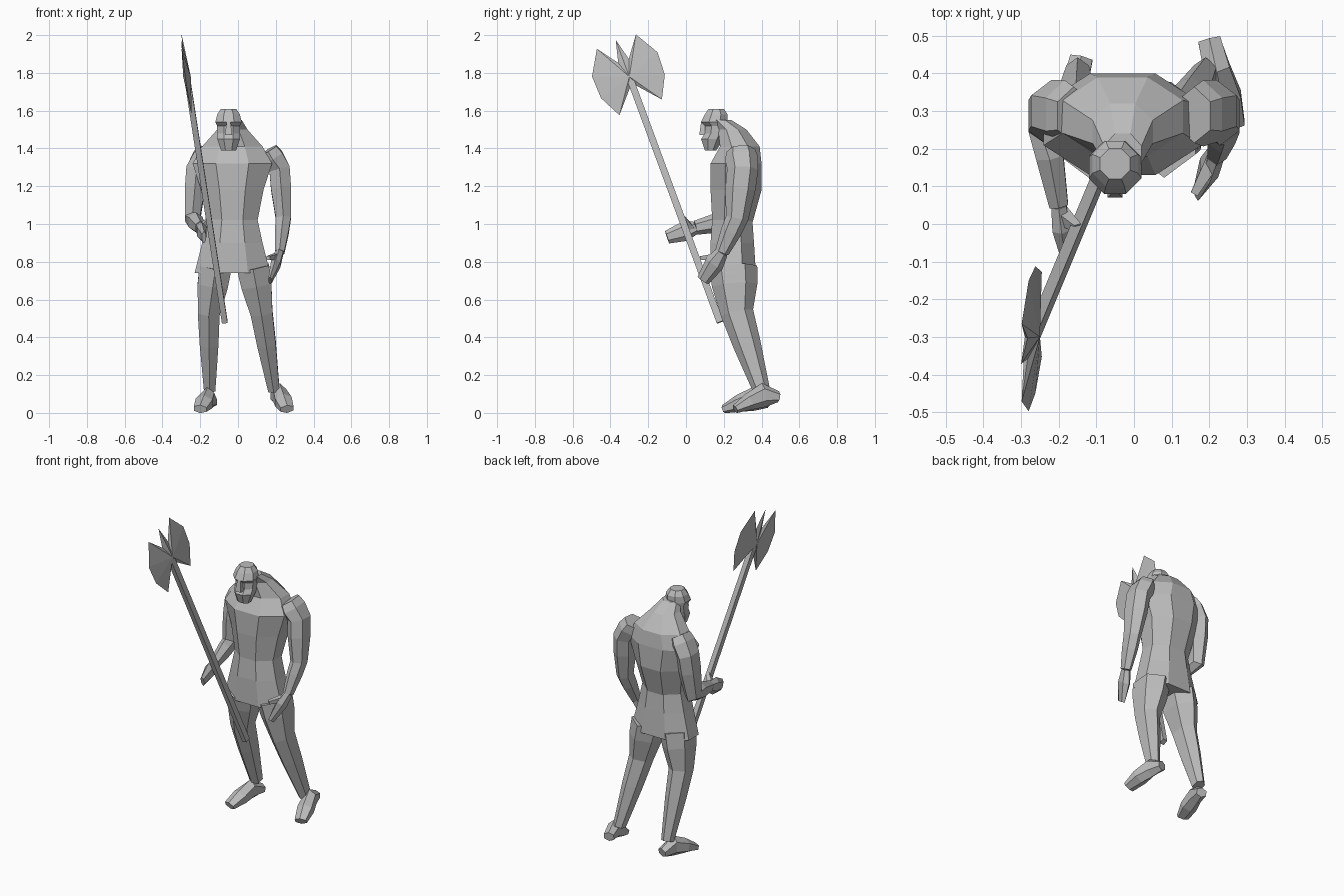
import bpy, bmesh, math
from mathutils import Vector

cube = bpy.data.objects.get("Cube")
if cube:
    bpy.data.objects.remove(cube)

grey = bpy.data.materials.new("plain grey")
grey.use_nodes = True
grey.diffuse_color = (.5, .5, .5, 1)
grey.node_tree.nodes["Principled BSDF"].inputs["Base Color"].default_value = grey.diffuse_color

X_AXIS, Y_AXIS = Vector((1, 0, 0)), Vector((0, 1, 0))


def finish(name, bm):
    bmesh.ops.recalc_face_normals(bm, faces=bm.faces)
    mesh = bpy.data.meshes.new(name)
    bm.to_mesh(mesh)
    bm.free()
    mesh.materials.append(grey)
    part = bpy.data.objects.new(name, mesh)
    bpy.context.collection.objects.link(part)


def ring(centre, width_axis, depth_axis, sides):
    """Flat-sided polygon whose flats touch the two half-axes."""
    grow = 1 / math.cos(math.pi / sides)
    angles = [math.tau * (k + .5) / sides for k in range(sides)]
    return [centre + grow * (width_axis * math.cos(a) + depth_axis * math.sin(a)) for a in angles]


def skin(name, rings):
    """Join successive rings with quads and cap both ends."""
    bm = bmesh.new()
    loops = [[bm.verts.new(point) for point in points] for points in rings]
    for low, high in zip(loops, loops[1:]):
        for k in range(len(low)):
            bm.faces.new((low[k - 1], low[k], high[k], high[k - 1]))
    bm.faces.new(loops[0])
    bm.faces.new(loops[-1])
    finish(name, bm)


def stack(name, x, levels, sides=8):
    """Level rings, each given as height, half width, front and back."""
    rings = []
    for z, half_width, front, back in levels:
        centre = Vector((x, (front + back) / 2, z))
        rings.append(ring(centre, X_AXIS * half_width, Y_AXIS * (back - front) / 2, sides))
    skin(name, rings)


def tube(name, centres, widths, depths, sides=6):
    """Rings turned square to the path through the centres."""
    rings = []
    for i, centre in enumerate(centres):
        before = centres[max(i - 1, 0)]
        after = centres[min(i + 1, len(centres) - 1)]
        along = (after - before).normalized()
        across = (X_AXIS - along * along.x).normalized()
        rings.append(ring(centre, across * widths[i], along.cross(across) * depths[i], sides))
    skin(name, rings)


def limb(name, joints, radii, depth=1.3):
    """Tube through the joints, with a muscle swelling halfway along each bone."""
    centres, widths = [joints[0]], [radii[0]]
    for i in range(1, len(joints)):
        centres += [joints[i - 1].lerp(joints[i], .4), joints[i]]
        widths += [(radii[i - 1] + radii[i]) * .56, radii[i]]
    tube(name, centres, widths, [w * depth for w in widths])


# Body and head
stack("torso", -.03, [
    (1, .13, .14, .35), (1.18, .165, .13, .4), (1.32, .21, .13, .4),
    (1.41, .16, .18, .39), (1.5, .08, .17, .32), (1.55, .05, .13, .24)])
stack("skirt", -.03, [(.74, .2, .13, .37), (.9, .16, .13, .36), (1.04, .13, .14, .35)])
stack("head", -.05, [
    (1.39, .04, .1, .16), (1.45, .06, .08, .2), (1.48, .06, .1, .21),
    (1.52, .06, .1, .22), (1.54, .07, .08, .22), (1.58, .06, .1, .22), (1.61, .04, .12, .2)])
stack("nose", -.05, [(1.47, .02, .07, .12), (1.54, .01, .08, .12)], sides=4)

# Limbs are mirrored, apart from where the wrists, fingers and feet reach
wrists = {"left": Vector((.22, .19, .85)), "right": Vector((-.2, .05, .98))}
fingers = {"left": Vector((.17, .09, .7)), "right": Vector((-.18, -.1, .93))}
thumbs = {"left": Vector((.16, .08, .82)), "right": Vector((-.15, -.01, 1.03))}
heels = {"left": Vector((.2, .49, .06)), "right": Vector((-.14, .44, .03))}
toes = {"left": Vector((.26, .26, 0)), "right": Vector((-.2, .2, 0))}

for name, side in (("left", 1), ("right", -1)):
    # Arm
    collar = Vector((side * .16, .29, 1.39))
    shoulder = Vector((side * .22, .3, 1.29))
    elbow = Vector((side * .24, .27, 1.03))
    wrist, finger, thumb = wrists[name], fingers[name], thumbs[name]
    limb(name + "_arm", [collar, shoulder, elbow, wrist], [.05, .055, .04, .025])

    # Hand
    palm = wrist.lerp(finger, .4)
    tube(name + "_hand", [wrist, palm, finger], [.02, .025, .01], [.03, .045, .03])
    tube(name + "_thumb", [wrist.lerp(palm, .4), thumb], [.02, .01], [.02, .01], sides=4)

    # Leg
    hip = Vector((side * .1 - .02, .25, .77))
    knee = Vector((side * .14 - .015, .27, .53))
    ankle = Vector((side * .17 + .02, .4, .12))
    limb(name + "_leg", [hip, knee, ankle], [.085, .058, .03])

    # Foot, resting on its sole from heel to toe
    heights = [.025, .055, .04, .02]
    soles = [heels[name].lerp(toes[name], i / 3) for i in range(4)]
    centres = [sole + Vector((0, 0, height)) for sole, height in zip(soles, heights)]
    tube(name + "_foot", centres, [.03, .035, .045, .035], heights)

# Axe shaft
butt, hub = Vector((-.07, .18, .48)), Vector((-.27, -.3, 1.78))
tube("axe_shaft", [butt, hub], [.015] * 2, [.018] * 2, sides=4)

# Axe head: one half outline, mirrored across the shaft and thinned to its edge
along = (hub - butt).normalized()
across = along.cross(X_AXIS).normalized()
half = [(.03, .09), (.11, .2), (.185, .07), (.18, -.055), (.12, -.175), (.02, -.06)]
outline = [(0, .21)] + half + [(-out, up) for out, up in reversed(half)]
bm = bmesh.new()
edge = [bm.verts.new(hub + across * out + along * up) for out, up in outline]
for bulge in (-.02, .02):
    boss = bm.verts.new(hub + X_AXIS * bulge)
    for k in range(len(edge)):
        bm.faces.new((edge[k - 1], edge[k], boss))
finish("axe_head", bm)
